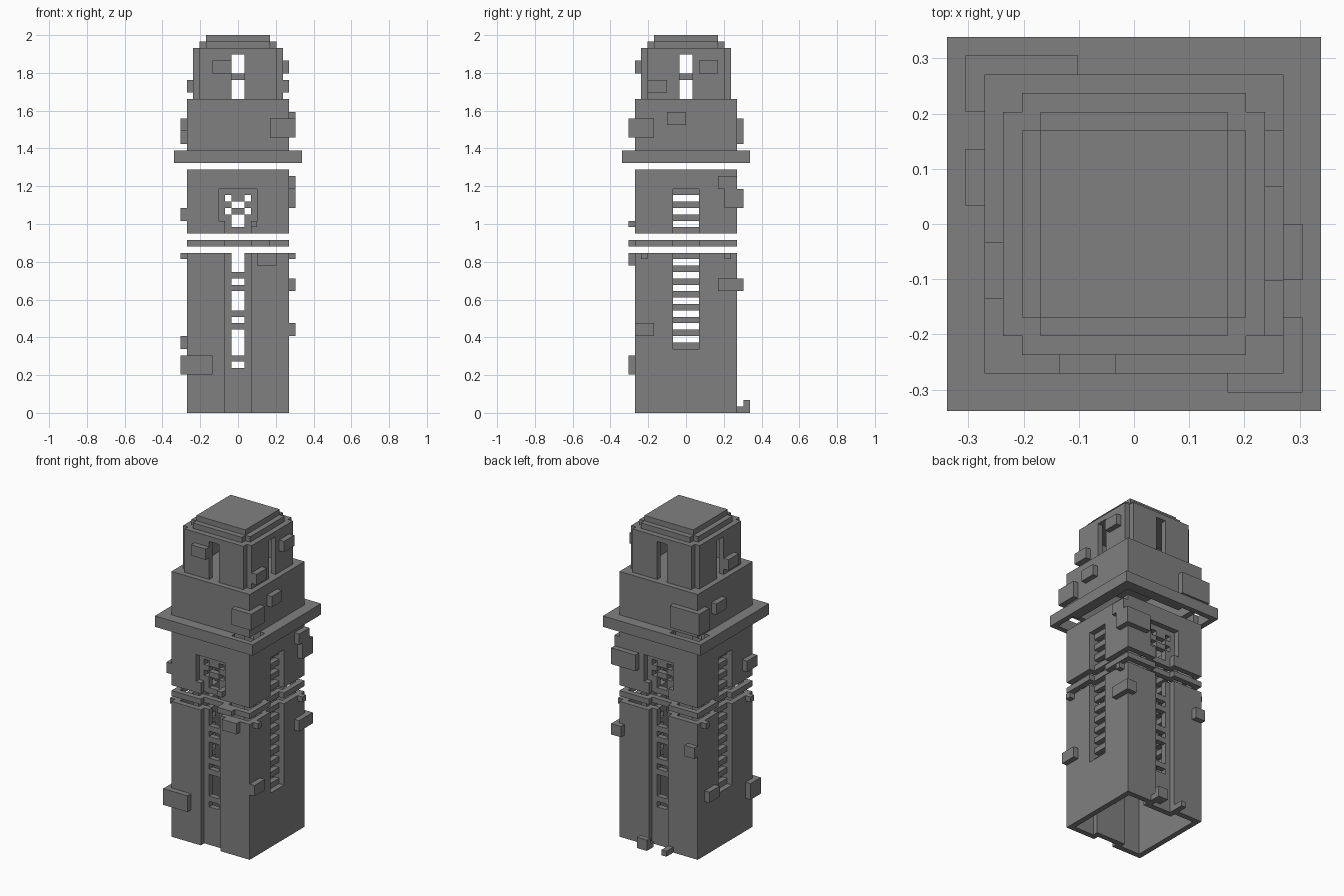
import bpy, bmesh
from mathutils import Matrix, Vector

if "Cube" in bpy.data.objects:
    bpy.data.objects.remove(bpy.data.objects["Cube"])

U = 2 / 59  # block unit

stone = bpy.data.materials.new("grey stone")
stone.use_nodes = True
GREY = (0.216, 0.216, 0.216, 1)
stone.diffuse_color = GREY
stone.node_tree.nodes["Principled BSDF"].inputs["Base Color"].default_value = GREY


def part(name, boxes):
    """One object from boxes given as (x0, x1, y0, y1, z0, z1) in block units."""
    bm = bmesh.new()
    for x0, x1, y0, y1, z0, z1 in boxes:
        centre = Vector((x0 + x1, y0 + y1, z0 + z1)) * U / 2
        size = Vector((x1 - x0, y1 - y0, z1 - z0)) * U
        bmesh.ops.create_cube(bm, size=1, matrix=Matrix.Translation(centre) @ Matrix.Diagonal(size).to_4x4())
    mesh = bpy.data.meshes.new(name)
    bm.to_mesh(mesh)
    bm.free()
    mesh.materials.append(stone)
    obj = bpy.data.objects.new(name, mesh)
    bpy.context.collection.objects.link(obj)
    return obj


def turn(boxes, quarter):
    """Turn boxes about z in quarter steps: front, +x, back, -x."""
    for _ in range(quarter):
        boxes = [(-b[3], -b[2], b[0], b[1], b[4], b[5]) for b in boxes]
    return boxes


def wall(z0, z1, r0, r1, half=2):
    """Front wall with a recess between heights r0 and r1."""
    out = [(-8, -half, -8, -7, r0, r1), (half, 8, -8, -7, r0, r1)]
    if r0 > z0:
        out.append((-8, 8, -8, -7, z0, r0))
    if z1 > r1:
        out.append((-8, 8, -8, -7, r1, z1))
    return out


def jambs(half, z0, z1):
    """Recessed uprights either side of an opening."""
    return [(-3, -half, -7, -6, z0, z1), (half, 3, -7, -6, z0, z1)]


def bars(half, rows):
    return [(-half, half, -7, -6, r, r + 1) for r in rows]


def around(front, side):
    return front + turn(front, 2) + turn(side, 1) + turn(side, 3)


# Lower shaft: slotted front and back, slatted sides, open underneath
slot = wall(0, 25, 0, 25) + jambs(1, 0, 25) + [(-1, 1, -7, -6, 0, 7)] + bars(1, (8, 13, 15, 19, 21))
slats = wall(0, 25, 10, 25) + jambs(2, 10, 25) + bars(2, range(10, 25, 2))
part("lower_shaft", around(slot, slats))

# Thin floating ring with a notch in each side
notch = wall(26, 27, 26, 27) + [(-3, 3, -7, -6, 26, 27)]
part("floating_ring", around(notch, notch))

# Middle storey: lattice on front and back, slats on the sides
lattice = wall(28, 30, 28, 30) + wall(30, 38, 30, 35, 3)
lattice += [(-3, 3, -7, -6, 28, 29), (-3, 3, -7, -6, 34, 35)]
lattice += jambs(1, 29, 31) + jambs(2, 31, 34) + bars(1, (31, 33))
lattice += [(-2, -1, -7, -6, 32, 33), (1, 2, -7, -6, 32, 33)]
slats = wall(28, 38, 28, 35) + jambs(2, 28, 35) + bars(2, range(28, 35, 2))
part("middle_storey", around(lattice, slats))

# Ledge: rim around the storey, pierced at two opposite corners
ledge = []
for q, reach in ((0, 5), (2, 3)):
    ledge += turn([(-8, reach, -9, -8, 39, 41), (-10, 10, -10, -9, 39, 41)], q)
    ledge += turn([(-8, 5 if q == 0 else 6, -9, -8, 39, 41), (-9, 9, -10, -9, 39, 41)], q + 3)
ledge += [(8, 9, -5, 9, 39, 41), (-9, -8, -9, 6, 39, 41)]
ledge = [b for b in ledge if not (b[0] == -9 and b[1] == -8 and b[3] == 8)]
rim = turn([(-10, 10, -10, -9, 39, 41)], 0)
rim += turn(rim, 1) + turn(rim, 2) + turn(rim, 3)
inner = [(-9, 5, -9, -8, 39, 41), (-3, 9, 8, 9, 39, 41), (8, 9, -5, 9, 39, 41), (-9, -8, -9, 6, 39, 41)]
part("ledge", rim + inner)

# Upper storey with a roof slab
plain = [(-8, 8, -8, -7, 41, 49)]
part("upper_storey", around(plain, plain) + [(-7, 7, -7, 7, 48, 49)])

# Belfry: a tall opening in each side and notched corners
bay = [(-6, -1, -7, -6, 49, 57), (1, 6, -7, -6, 49, 57), (-1, 1, -7, -6, 56, 57), (-6, -5, -6, -5, 49, 57)]
part("belfry", around(bay, bay))
part("belfry_core", [(-1, 1, -1, 1, 52, 53)])

# Stepped roof
part("roof", [(-6, 6, -6, 6, 56, 57), (-6, 6, -5, 5, 57, 58), (-5, 5, -6, 6, 57, 58), (-5, 5, -5, 5, 58, 59)])

# Protruding stones
part("front_stones", [
    (-9, -4, -9, -8, 6, 9), (-9, -8, -9, -6, 6, 9), (3, 6, -9, -8, 23, 25),
    (2, 5, -9, -8, 26, 27), (2, 3, -9, -8, 29, 30), (-4, -1, -8, -7, 53, 55)])
part("plus_x_stones", [
    (8, 9, -8, -5, 12, 14), (8, 9, 5, 8, 35, 37), (8, 9, -3, 0, 45, 47),
    (7, 8, 2, 5, 53, 55), (7, 8, -6, -3, 50, 52)])
part("minus_x_stones", [
    (-9, -8, 3, 6, 10, 12), (-9, -8, -8, -5, 30, 32), (-9, -8, 1, 4, 44, 46), (-8, -7, -4, -1, 50, 52)])
part("back_stones", [(-8, -6, 8, 9, 19, 21)])
part("corner_stones", [
    (5, 9, -9, -5, 43, 46), (-9, -3, 6, 9, 42, 46),
    (4, 9, 8, 9, 32, 35), (8, 9, 6, 9, 32, 35),
    (7, 9, 8, 9, 19, 21), (8, 9, 5, 9, 19, 21)])
part("small_studs", [(s, s + 1, y, y + 1, 24, 25) for s in (-9, 8) for y in (-7, 6)])

# Rubble at the foot of the back
part("foot_rubble", [(1, 3, 8, 10, 0, 1), (1, 3, 9, 10, 1, 2), (-3, -2, 8, 10, 0, 1)])
